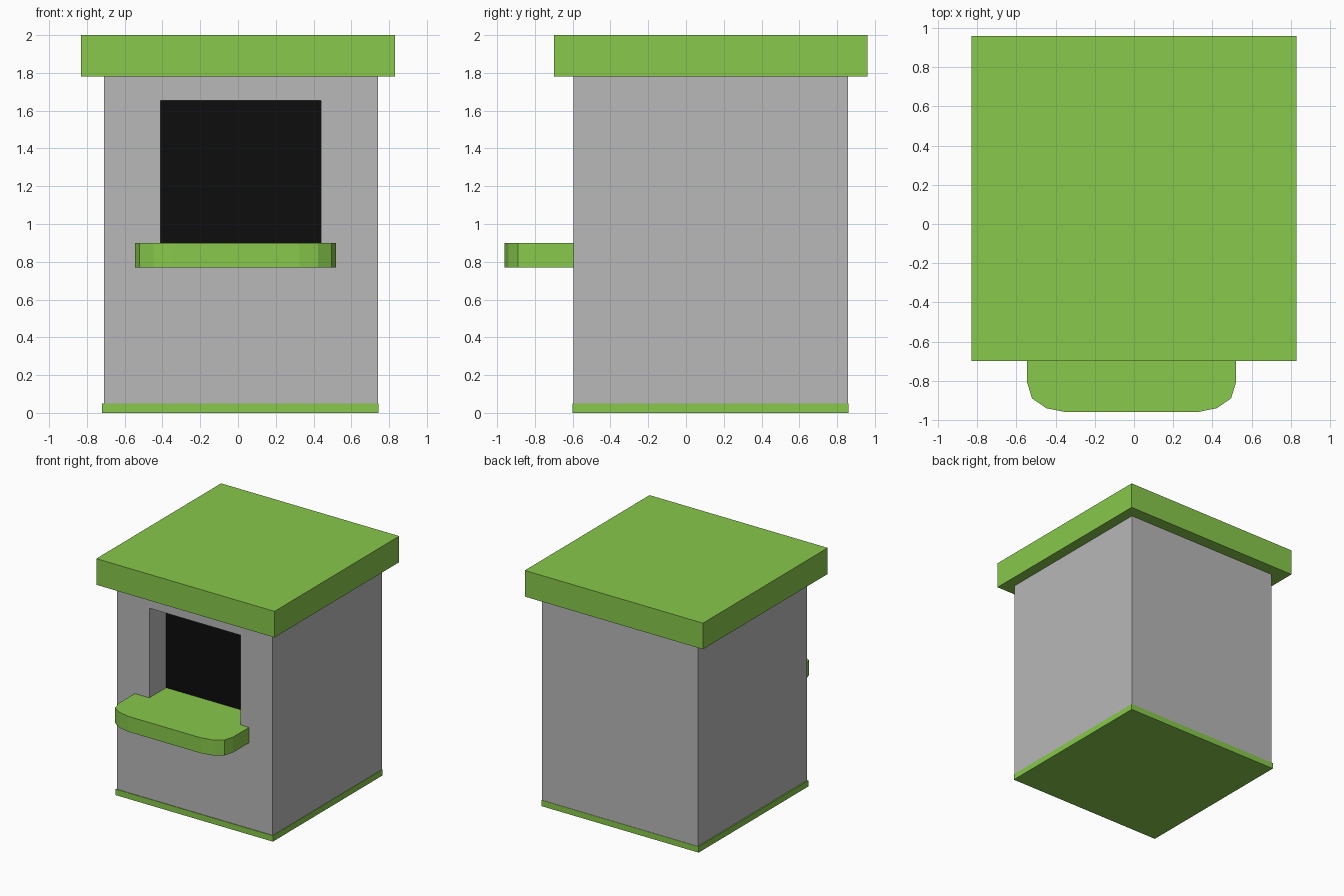
import bpy
import bmesh

cube = bpy.data.objects.get("Cube")
if cube:
    bpy.data.objects.remove(cube, do_unlink=True)


def make_material(name, rgb):
    mat = bpy.data.materials.new(name)
    mat.use_nodes = True
    mat.diffuse_color = (*rgb, 1)
    mat.node_tree.nodes["Principled BSDF"].inputs["Base Color"].default_value = (*rgb, 1)
    return mat


GREEN = make_material("leaf green", (0.245, 0.58, 0.07))
GREY = make_material("wall grey", (0.48, 0.48, 0.48))
BLACK = make_material("window black", (0.004, 0.004, 0.004))


def prism(name, outline, z0, z1, mat):
    """Extrude a counter-clockwise plan outline from z0 up to z1."""
    bm = bmesh.new()
    base = bm.faces.new([bm.verts.new((x, y, z0)) for x, y in outline])
    top = bmesh.ops.extrude_face_region(bm, geom=[base], use_keep_orig=True)
    verts = [v for v in top["geom"] if isinstance(v, bmesh.types.BMVert)]
    bmesh.ops.translate(bm, verts=verts, vec=(0, 0, z1 - z0))
    bmesh.ops.recalc_face_normals(bm, faces=bm.faces)
    mesh = bpy.data.meshes.new(name)
    bm.to_mesh(mesh)
    bm.free()
    mesh.materials.append(mat)
    obj = bpy.data.objects.new(name, mesh)
    bpy.context.collection.objects.link(obj)
    return obj


def box(name, x0, x1, y0, y1, z0, z1, mat):
    return prism(name, [(x0, y0), (x1, y0), (x1, y1), (x0, y1)], z0, z1, mat)


# Base plate and overhanging flat roof
box("base", -0.72, 0.745, -0.6, 0.86, 0, 0.05, GREEN)
box("roof", -0.83, 0.83, -0.7, 0.96, 1.78, 2, GREEN)

# Walls with a serving window recessed into the front
FRONT, BACK = -0.595, -0.365
WIN_L, WIN_R, SILL, WIN_TOP = -0.41, 0.44, 0.9, 1.655
walls = box("walls", -0.71, 0.74, FRONT, 0.857, 0.05, 1.78, GREY)
cutter = box("window_cutter", WIN_L, WIN_R, FRONT - 0.2, BACK, SILL - 0.06, WIN_TOP, GREY)
cutter.hide_render = True
cutter.hide_viewport = True
cut = walls.modifiers.new("window", "BOOLEAN")
cut.operation = "DIFFERENCE"
cut.solver = "EXACT"
cut.object = cutter

# Dark pane at the back of the recess
box("window_pane", WIN_L, WIN_R, BACK - 0.006, BACK, SILL, WIN_TOP, BLACK)

# Counter with rounded front corners and a tongue running into the window
CENTRE = -0.0125
corner = [(0.337, -0.96), (0.435, -0.94), (0.508, -0.89), (0.5325, -0.81), (0.5325, FRONT)]
right = [(CENTRE + x, y) for x, y in corner]
left = [(CENTRE - x, y) for x, y in reversed(corner)]
prism("counter", right + left, 0.77, SILL, GREEN)
box("window_sill", WIN_L, WIN_R, FRONT, BACK, SILL - 0.06, SILL, GREEN)
